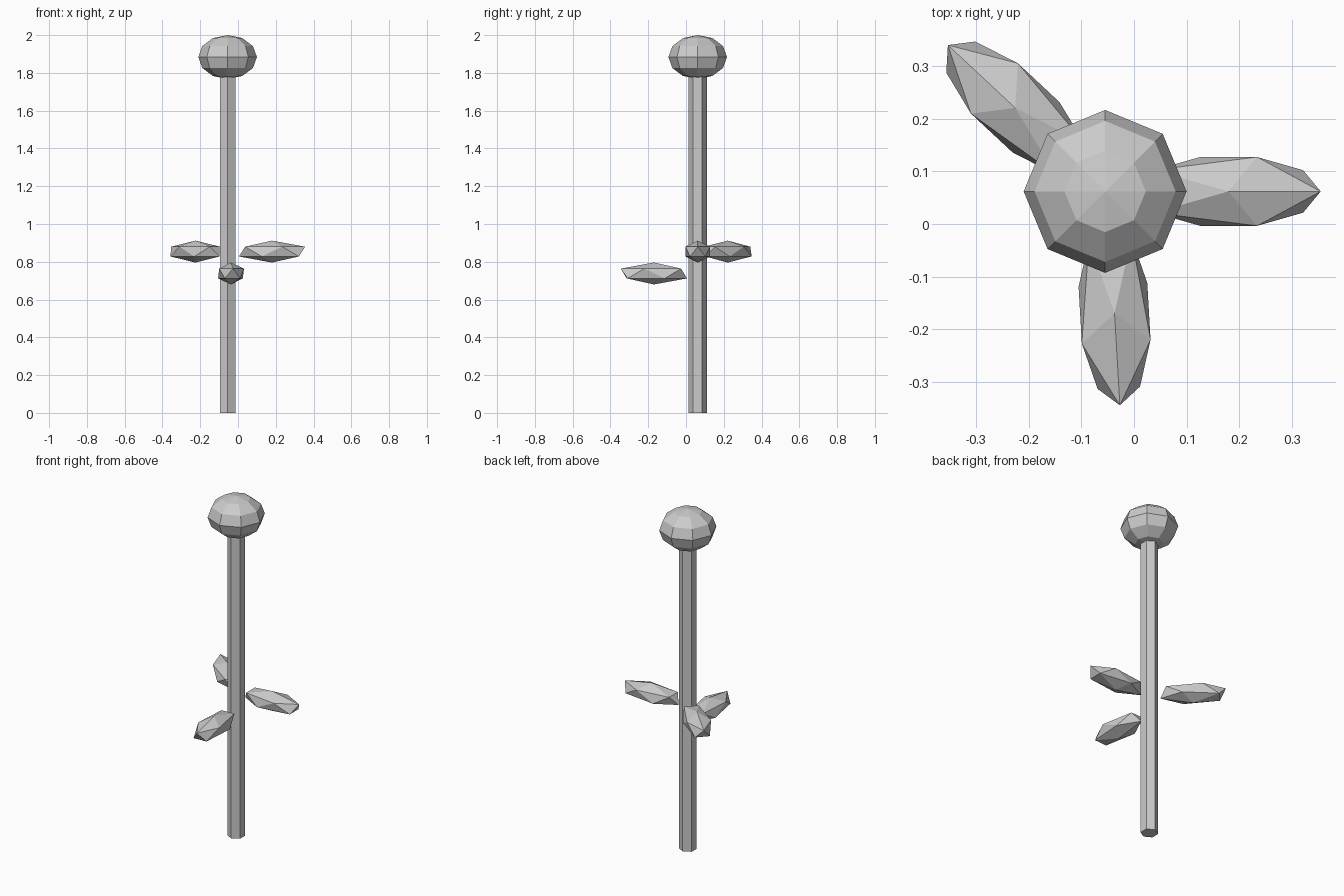
import bpy
from math import radians

cube = bpy.data.objects.get("Cube")
if cube:
    bpy.data.objects.remove(cube, do_unlink=True)

# One plain grey for the whole plant
grey = bpy.data.materials.new("plain_grey")
grey.use_nodes = True
colour = (0.6, 0.6, 0.6, 1)
grey.diffuse_color = colour
grey.node_tree.nodes["Principled BSDF"].inputs["Base Color"].default_value = colour

STEM_X, STEM_Y = -0.055, 0.062


def finish(name, scale=(1, 1, 1), angle=0):
    obj = bpy.context.object
    obj.name = name
    obj.scale = scale
    obj.rotation_euler.z = radians(angle)
    obj.data.materials.append(grey)
    return obj


# Hexagonal stem, running up into the flower head
stem_height = 1.8
bpy.ops.mesh.primitive_cylinder_add(vertices=6, radius=0.048, depth=stem_height,
                                    location=(STEM_X, STEM_Y, stem_height / 2))
finish("stem")

# Faceted, slightly flattened flower head
bpy.ops.mesh.primitive_uv_sphere_add(segments=8, ring_count=6, radius=1,
                                     location=(STEM_X, STEM_Y, 1.884))
finish("flower_head", (0.155, 0.155, 0.116))

# Leaves: stretched icosahedra pointing away from the stem
leaves = (
    ("left_leaf", (0.18, 0.062, 0.854), 0),
    ("back_right_leaf", (-0.226, 0.221, 0.854), 137),
    ("front_leaf", (-0.037, -0.17, 0.738), -86.7),
)
for name, place, angle in leaves:
    bpy.ops.mesh.primitive_ico_sphere_add(subdivisions=1, radius=1, location=place)
    finish(name, (0.196, 0.077, 0.058), angle)
